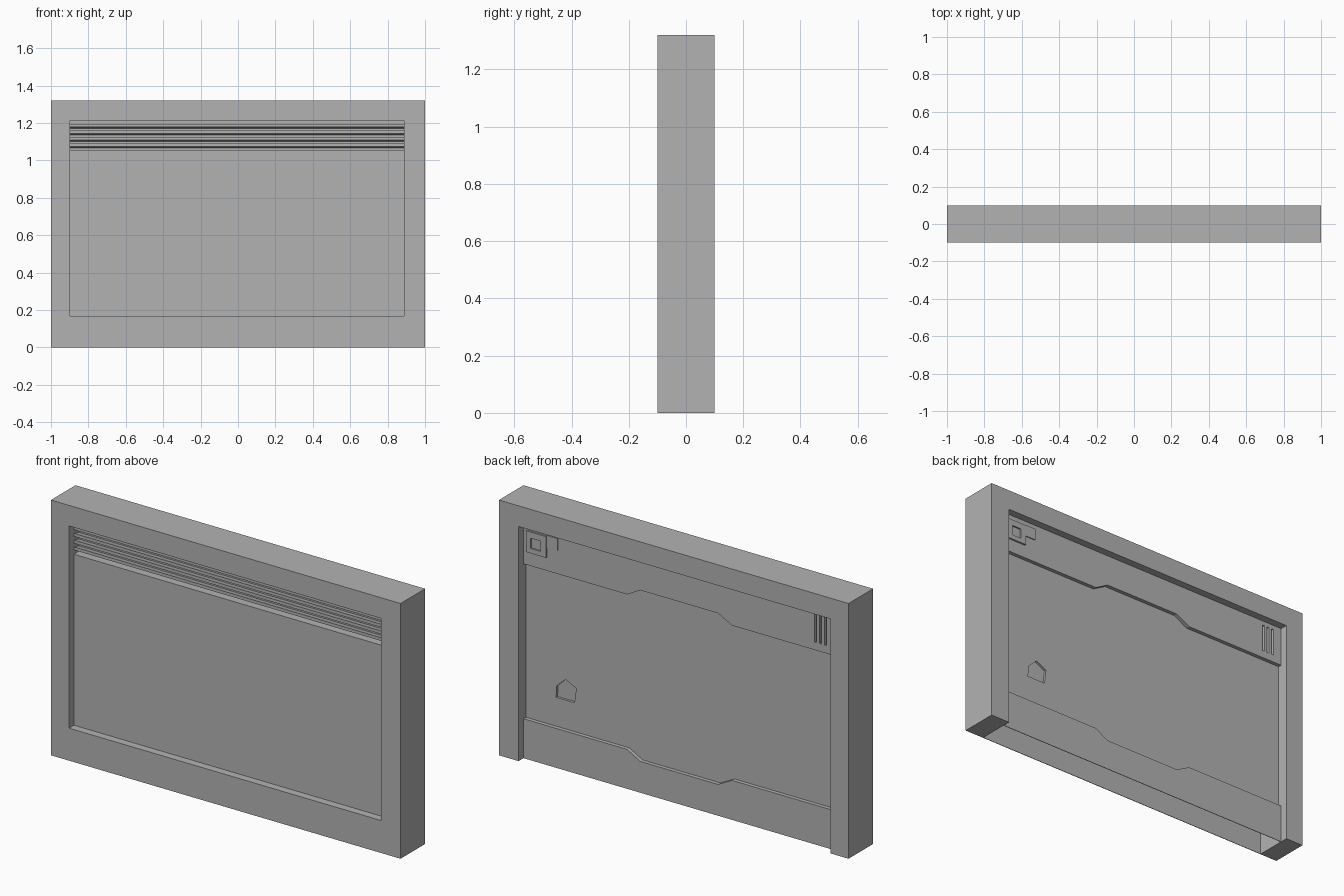
import bpy, bmesh

cube = bpy.data.objects.get("Cube")
if cube:
    bpy.data.objects.remove(cube, do_unlink=True)

grey = bpy.data.materials.new("plain_grey")
grey.use_nodes = True
colour = (0.45, 0.45, 0.45, 1)
grey.diffuse_color = colour
for node in grey.node_tree.nodes:
    if node.type == 'BSDF_PRINCIPLED':
        node.inputs["Base Color"].default_value = colour


def prism(name, points, axis, lo, hi):
    """Extrude a profile: (x, z) points along y, or (y, z) points along x."""
    bm = bmesh.new()
    rings = []
    for d in (lo, hi):
        rings.append([bm.verts.new((a, d, z) if axis == 'y' else (d, a, z)) for a, z in points])
        bm.faces.new(rings[-1])
    n = len(points)
    for i in range(n):
        j = (i + 1) % n
        bm.faces.new((rings[0][i], rings[0][j], rings[1][j], rings[1][i]))
    bmesh.ops.recalc_face_normals(bm, faces=bm.faces)
    mesh = bpy.data.meshes.new(name)
    bm.to_mesh(mesh)
    bm.free()
    mesh.materials.append(grey)
    obj = bpy.data.objects.new(name, mesh)
    bpy.context.collection.objects.link(obj)
    return obj


def rect(a0, a1, z0, z1):
    return [(a0, z0), (a1, z0), (a1, z1), (a0, z1)]


def cut(target, cutter):
    """Subtract a helper solid and discard it."""
    cutter.hide_render = True
    mod = target.modifiers.new("cut", 'BOOLEAN')
    mod.operation = 'DIFFERENCE'
    mod.solver = 'EXACT'
    mod.object = cutter
    bpy.context.view_layer.objects.active = target
    bpy.ops.object.modifier_apply(modifier=mod.name)
    bpy.data.objects.remove(cutter, do_unlink=True)


LEFT, RIGHT, TOP = 0.888, -0.897, 1.213     # edges of the openings

# Outer casing
body = prism("frame_body", rect(-1, 1, 0, 1.32), 'y', -0.1, 0.1)

# Front opening, deeper behind the louvres
front = [(-0.2, 0.168), (-0.06, 0.168), (-0.06, 1.052),
         (-0.02, 1.052), (-0.02, TOP), (-0.2, TOP)]
cut(body, prism("front_cutter", front, 'x', RIGHT, LEFT))

# Hollow underside between the legs
cut(body, prism("cavity_cutter", rect(-0.097, 0.057, -0.1, 0.15), 'x', RIGHT, LEFT))

# Back recess, open at the bottom
cut(body, prism("back_cutter", rect(RIGHT, LEFT, -0.1, TOP), 'y', 0.06, 0.2))

# Deeper middle panel between the two stepped bands
middle = [(LEFT, 1.005), (0.295, 1.005), (0.22, 1.047),
          (-0.225, 1.047), (-0.305, 1.005), (RIGHT, 1.005),
          (RIGHT, 0.204), (-0.305, 0.204), (-0.225, 0.162),
          (0.22, 0.162), (0.295, 0.204), (LEFT, 0.204)]
cut(body, prism("middle_cutter", middle, 'y', 0.04, 0.2))

# Vent slots in the upper band
for x in (-0.783, -0.811, -0.84):
    cut(body, prism("slot_cutter", rect(x - 0.006, x + 0.006, 1.045, 1.19), 'y', 0.045, 0.2))

# Small five-sided inset low on the middle panel
inset = [(0.61, 0.353), (0.715, 0.353), (0.712, 0.412), (0.662, 0.46), (0.6, 0.43)]
cut(body, prism("inset_cutter", inset, 'y', 0.028, 0.2))

# Square raised plate with a square hollow, and a lower tab beside it
plate = prism("corner_plate", rect(0.753, 0.868, 1.075, 1.185), 'y', 0.058, 0.069)
cut(plate, prism("hollow_cutter", rect(0.785, 0.84, 1.1, 1.153), 'y', 0.061, 0.2))
prism("corner_tab", rect(0.69, 0.753, 1.128, 1.19), 'y', 0.058, 0.065)

# Louvre slats across the top of the front opening
for i in range(4):
    z = 1.074 + i * 0.035
    slat = [(-0.06, z), (-0.06, z + 0.016), (-0.018, z + 0.006), (-0.018, z - 0.008)]
    prism(f"louvre_slat_{i + 1}", slat, 'x', RIGHT, LEFT)
